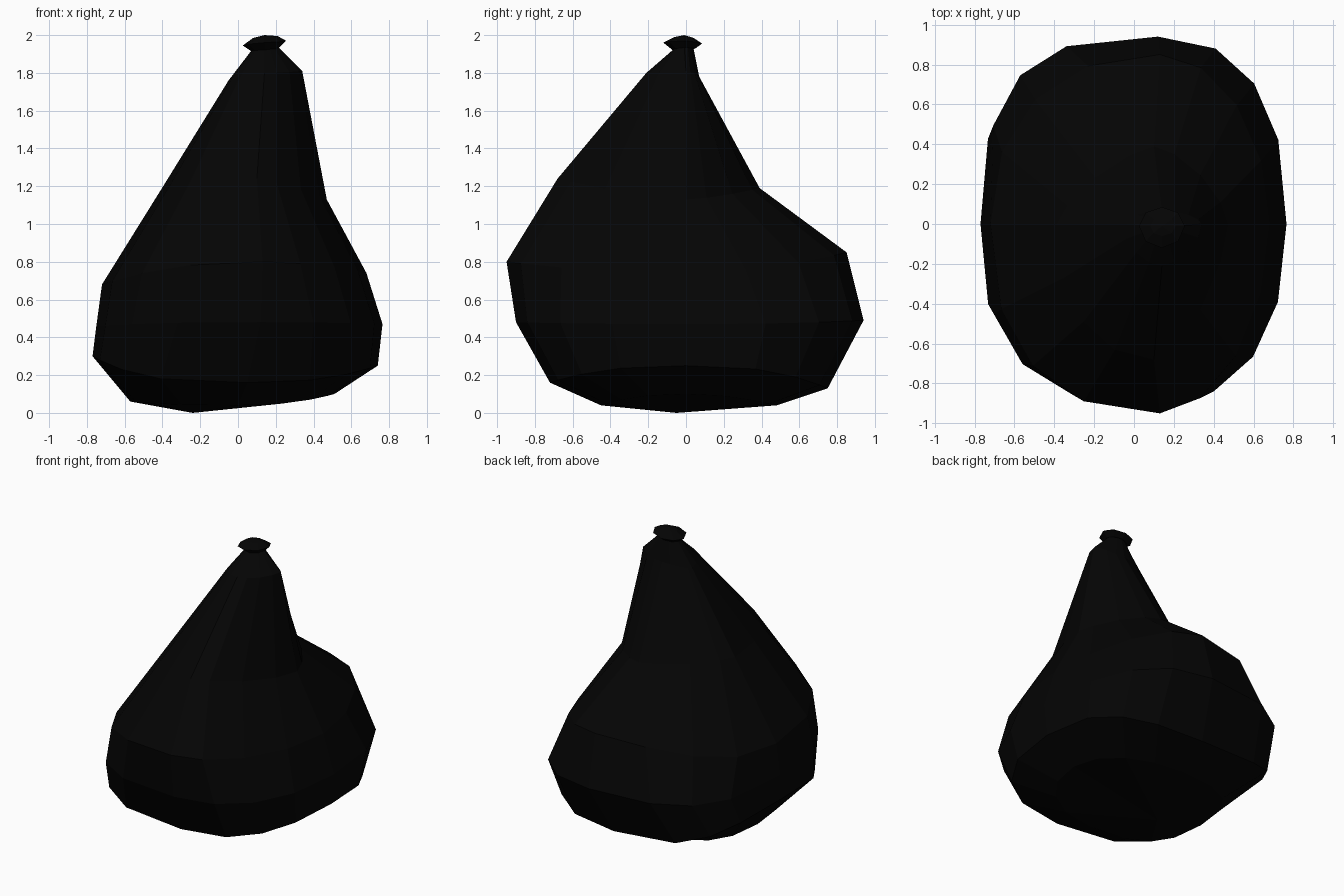
import bpy, bmesh, math

if "Cube" in bpy.data.objects:
    bpy.data.objects.remove(bpy.data.objects["Cube"])

black = bpy.data.materials.new("black_plastic")
black.diffuse_color = (0.0013, 0.0013, 0.0013, 1)
black.use_nodes = True
black.node_tree.nodes["Principled BSDF"].inputs["Base Color"].default_value = black.diffuse_color


def ring(bm, cx, cy, left, right, front, back, roundness, sides):
    """Rounded cross-section through four (position, height) extremes.
    Roundness is given per corner: back right, back left, front left, front right."""
    verts = []
    for i in range(sides):
        a = 2 * math.pi * i / sides
        c, s = math.cos(a), math.sin(a)
        xs, ys = (right if c > 0 else left), (back if s > 0 else front)
        p = 2 / roundness[4 * i // sides]
        x = cx + (xs[0] - cx) * abs(c) ** p
        y = cy + (ys[0] - cy) * abs(s) ** p
        z = xs[1] * c * c + ys[1] * s * s
        verts.append(bm.verts.new((x, y, z)))
    return verts


def loft(name, rings, sides, bottom, top):
    bm = bmesh.new()
    loops = [ring(bm, *r, sides) for r in rings]
    for lo, hi in zip(loops, loops[1:]):
        for i in range(sides):
            j = (i + 1) % sides
            bm.faces.new((lo[i], lo[j], hi[j], hi[i]))
    b, t = bm.verts.new(bottom), bm.verts.new(top)
    for i in range(sides):
        j = (i + 1) % sides
        bm.faces.new((loops[0][j], loops[0][i], b))
        bm.faces.new((loops[-1][i], loops[-1][j], t))
    bmesh.ops.recalc_face_normals(bm, faces=bm.faces)
    mesh = bpy.data.meshes.new(name)
    bm.to_mesh(mesh)
    bm.free()
    mesh.materials.append(black)
    obj = bpy.data.objects.new(name, mesh)
    bpy.context.collection.objects.link(obj)
    return obj


# Slumped sack: centre, then left, right, front, back extremes and roundness
loft("sack_body", [
    (0.0, 0, (-0.57, 0.06), (0.51, 0.10), (-0.45, 0.04), (0.48, 0.04), (2.0, 2.7, 2.9, 2.4)),
    (0.05, 0, (-0.77, 0.30), (0.74, 0.25), (-0.72, 0.16), (0.75, 0.13), (2.7, 3.4, 3.3, 2.6)),
    (0.12, 0, (-0.75, 0.46), (0.765, 0.47), (-0.90, 0.48), (0.94, 0.49), (2.4, 3.0, 2.8, 2.3)),
    (0.13, 0, (-0.72, 0.68), (0.68, 0.74), (-0.95, 0.80), (0.85, 0.85), (1.95, 2.25, 2.4, 1.9)),
    (0.10, 0, (-0.39, 1.21), (0.47, 1.13), (-0.68, 1.24), (0.39, 1.19), (1.5, 1.35, 2.1, 1.5)),
    (0.14, 0, (-0.05, 1.76), (0.34, 1.81), (-0.21, 1.80), (0.07, 1.78), (1.7, 1.6, 1.8, 1.7)),
    (0.14, -0.01, (0.08, 1.93), (0.21, 1.94), (-0.06, 1.93), (0.04, 1.93), (2, 2, 2, 2)),
], 16, (-0.24, -0.05, 0.0), (0.14, -0.01, 1.95))

# Gathered, flared end of the tied neck
even = (2, 2, 2, 2)
loft("tied_end", [
    (0.14, -0.01, (0.07, 1.915), (0.22, 1.935), (-0.07, 1.92), (0.05, 1.93), even),
    (0.14, -0.01, (0.025, 1.945), (0.255, 1.97), (-0.12, 1.96), (0.085, 1.955), even),
    (0.14, -0.01, (0.08, 1.985), (0.21, 1.995), (-0.06, 1.99), (0.04, 1.985), even),
], 8, (0.14, -0.01, 1.92), (0.14, -0.01, 2.0))
